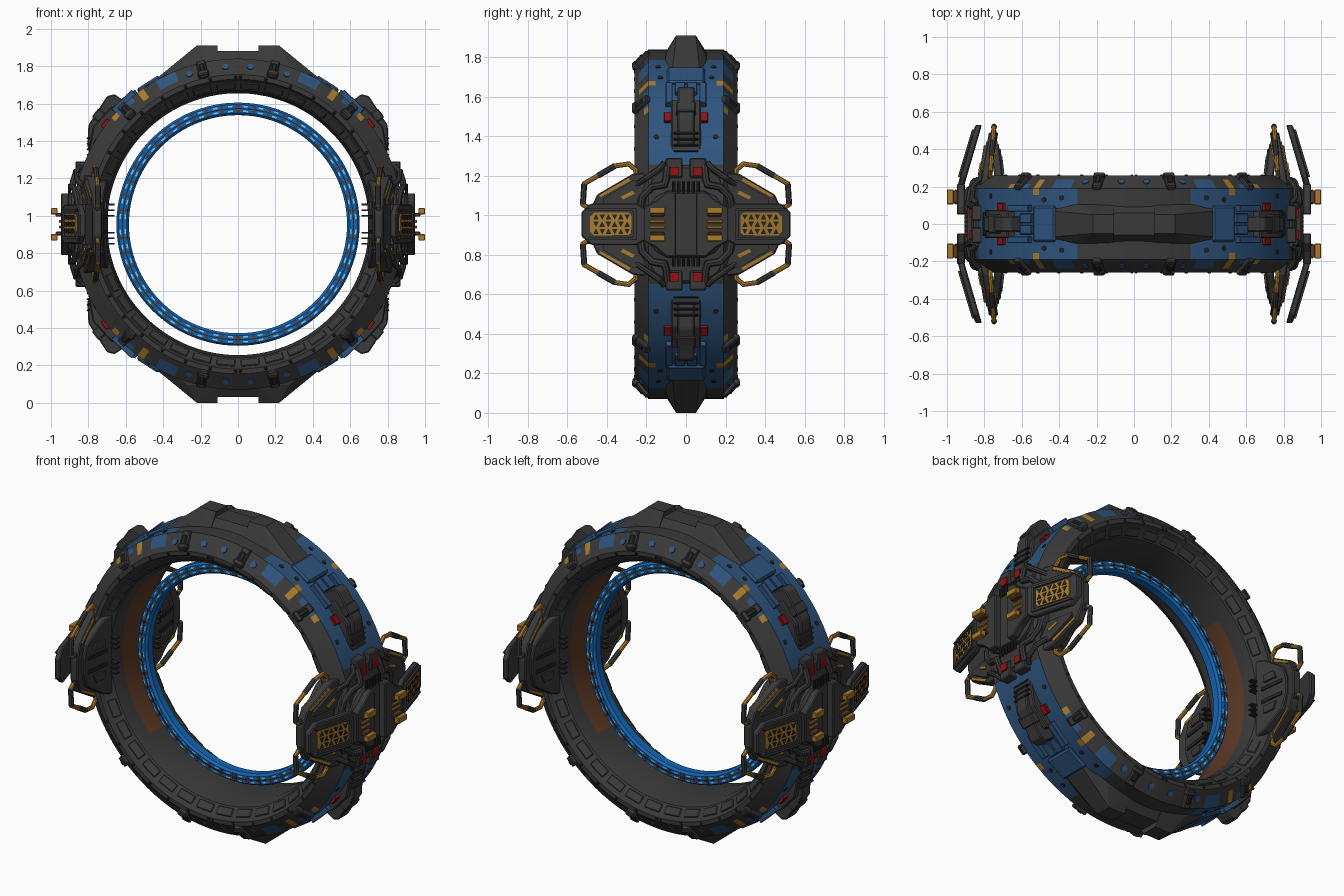
import bpy, bmesh, math
from math import sin, cos, radians, degrees, pi
from mathutils import Matrix, Vector

if "Cube" in bpy.data.objects:
    bpy.data.objects.remove(bpy.data.objects["Cube"])

C = 0.955  # height of the ring centre; all parts are built around it and mirrored
COLOURS = {
    "charcoal": (0.042, 0.042, 0.042), "black": (0.018, 0.018, 0.019),
    "steel_blue": (0.028, 0.09, 0.21), "neon_blue": (0.006, 0.13, 0.45),
    "light_cyan": (0.30, 0.75, 1.0), "gold": (0.40, 0.20, 0.025),
    "rust_brown": (0.11, 0.042, 0.018), "red": (0.28, 0.006, 0.008)}
NAMES = list(COLOURS)
MATS = []
for n, c in COLOURS.items():
    m = bpy.data.materials.new(n)
    m.diffuse_color = (*c, 1)
    m.use_nodes = True
    m.node_tree.nodes["Principled BSDF"].inputs["Base Color"].default_value = m.diffuse_color
    MATS.append(m)


def frame(a, r, y, tilt=0):
    """Frame on the ring: a degrees from the top, z axis radial, tilted towards +y."""
    a = radians(a)
    m = Matrix(((cos(a), 0, sin(a)), (0, 1, 0), (-sin(a), 0, cos(a)))).to_4x4()
    return Matrix.Translation((r * sin(a), y, r * cos(a))) @ m @ Matrix.Rotation(-radians(tilt), 4, 'X')


class Part:
    def __init__(self, name, mirror="xyz", bevel=0.0, smooth=False):
        self.name, self.mirror, self.bevel, self.smooth = name, mirror, bevel, smooth
        self.bm = bmesh.new()

    def faces(self, verts, faces, mat):
        vs = [self.bm.verts.new(v) for v in verts]
        for f in faces:
            self.bm.faces.new([vs[i] for i in f]).material_index = NAMES.index(mat)

    def prism(self, lo, hi, mat):
        n = len(lo)
        self.faces(list(lo) + list(hi), [range(n - 1, -1, -1), range(n, 2 * n)] +
                   [(i, (i + 1) % n, (i + 1) % n + n, i + n) for i in range(n)], mat)

    def box(self, mat, size, M):
        if not isinstance(M, Matrix):
            M = Matrix.Translation(M)
        x, y, z = (s / 2 for s in size)
        q = [(-x, -y), (x, -y), (x, y), (-x, y)]
        self.prism([M @ Vector((*p, -z)) for p in q], [M @ Vector((*p, z)) for p in q], mat)

    def disc(self, mat, r, h, M, n=12):
        q = [(r * cos(2 * pi * i / n), r * sin(2 * pi * i / n)) for i in range(n)]
        self.prism([M @ Vector((*p, -h / 2)) for p in q], [M @ Vector((*p, h / 2)) for p in q], mat)

    def slab(self, mat, pts, xf, t):
        """(y, z) outline on a surface x = xf(y), t thick."""
        self.prism([(xf(y) - t / 2, y, z) for y, z in pts], [(xf(y) + t / 2, y, z) for y, z in pts], mat)

    def tube(self, mat, path, r, n=8):
        P = [Vector(p) for p in path]
        verts, faces = [], []
        for i, p in enumerate(P):
            a = (p - P[i - 1]).normalized() if i else (P[1] - p).normalized()
            b = (P[i + 1] - p).normalized() if i < len(P) - 1 else a
            t = (a + b).normalized()
            u = t.cross(Vector((1, 0, 0))).normalized()
            w = u.cross(t)
            k = r / max(0.5, t.dot(a))
            verts += [p + u * k * cos(2 * pi * j / n) + w * r * sin(2 * pi * j / n) for j in range(n)]
            if i:
                faces += [((i - 1) * n + j, (i - 1) * n + (j + 1) % n, i * n + (j + 1) % n, i * n + j) for j in range(n)]
        faces += [range(n), range((len(P) - 1) * n, len(P) * n)]
        self.faces(verts, faces, mat)

    def hull(self, mat, pts):
        vs = [self.bm.verts.new((x, s * y, z)) for x, y, z in pts for s in (1, -1)]
        g = bmesh.ops.convex_hull(self.bm, input=vs)
        for f in self.bm.faces:
            f.material_index = NAMES.index(mat)
        bmesh.ops.delete(self.bm, geom=[v for v in g["geom_interior"] if isinstance(v, bmesh.types.BMVert)], context='VERTS')

    def lathe(self, prof, n, rule):
        k = len(prof)
        vs = [self.bm.verts.new((r * sin(2 * pi * i / n), y, r * cos(2 * pi * i / n))) for i in range(n) for r, y in prof]
        for i in range(n):
            a = degrees(2 * pi * (i + 0.5) / n) % 180
            a = min(a, 180 - a)
            for j in range(k):
                j2, i2 = (j + 1) % k, (i + 1) % n
                f = self.bm.faces.new((vs[i * k + j], vs[i * k + j2], vs[i2 * k + j2], vs[i2 * k + j]))
                f.material_index = NAMES.index(rule(a, (prof[j][0] + prof[j2][0]) / 2, abs(prof[j][1] + prof[j2][1]) / 2))

    def done(self):
        bmesh.ops.recalc_face_normals(self.bm, faces=self.bm.faces)
        me = bpy.data.meshes.new(self.name)
        for f in self.bm.faces:
            f.smooth = self.smooth
        self.bm.to_mesh(me)
        self.bm.free()
        if self.smooth:
            me.set_sharp_from_angle(angle=radians(25))
        for m in MATS:
            me.materials.append(m)
        ob = bpy.data.objects.new(self.name, me)
        ob.location = (0, 0, C)
        bpy.context.collection.objects.link(ob)
        if self.bevel:
            b = ob.modifiers.new("bevel", 'BEVEL')
            b.width, b.segments, b.limit_method = self.bevel, 1, 'ANGLE'
        if self.mirror:
            ob.modifiers.new("mirror", 'MIRROR').use_axis = [c in self.mirror for c in "xyz"]


def sym(pts):
    return pts + [(y, -z) for y, z in reversed(pts) if z]


# main ring, painted by angle and width
def paint(a, r, y):
    if r < 0.705 and y < 0.1:
        return "rust_brown" if a > 48 else "charcoal"
    if r > 0.84 and 0.16 < y < 0.21 and 35 < a < 38 or r > 0.82 and 0.19 < y < 0.23 and 34 < a < 37 \
            or r > 0.86 and 0.19 < y < 0.21 and 47.5 < a < 50:
        return "gold"
    if r > 0.88 and y < 0.2 and 21 < a < 70:
        return "steel_blue"
    if r > 0.82 and y < 0.23 and 22 < a < 30 or r > 0.86 and 40 < a < 47:
        return "steel_blue"
    return "charcoal"

half = [(0.885, 0.09), (0.885, 0.155), (0.885, 0.19), (0.857, 0.213), (0.828, 0.237), (0.80, 0.26),
        (0.775, 0.26), (0.765, 0.235), (0.715, 0.19), (0.70, 0.10)]
p = Part("main_ring", "", smooth=True)
p.lathe(half + [(r, -y) for r, y in reversed(half)], 144, paint)
p.done()

# glowing inner ring with light dashes and clamps
p = Part("glow_ring", "", smooth=True)
h = [(0.65, 0.022), (0.64, 0.035), (0.595, 0.035), (0.583, 0.022)]
p.lathe(h + [(r, -y) for r, y in reversed(h)], 96, lambda a, r, y: "neon_blue")
p.done()
p = Part("glow_ring_lights")
for i in range(12):
    a = 3.75 + 7.5 * i
    for r in (0.604, 0.630):
        p.box("light_cyan", (0.026, 0.006, 0.008), frame(a, r, 0.034))
        p.box("rust_brown", (0.016, 0.008, 0.013), frame(a - 3.2, r, 0.034))
    p.box("black", (0.079, 0.006, 0.006), frame(a, 0.617, 0.034))
p.done()

# raised panels on the inner lip, clips and painted dots on the rim
p = Part("inner_lip_panels", bevel=0.004)
for i in range(7):
    p.box("charcoal", (0.10, 0.05, 0.014), frame(5 + 10 * i, 0.742, 0.214, 132))
    p.box("black", (0.016, 0.012, 0.02), frame(10 * i + 0.9, 0.785, 0.258))
p.done()
p = Part("rim_clips", bevel=0.006)
for a in (13, 44.5):
    M = frame(a, 0.845, 0.225, 50)
    p.box("charcoal", (0.05, 0.115, 0.035), M)
    p.box("black", (0.03, 0.06, 0.05), M)
    p.box("charcoal", (0.06, 0.03, 0.045), M @ Matrix.Translation((0, 0.035, 0.005)))
p.done()
p = Part("rim_dots")
for a in (4.5, 18):
    p.disc("steel_blue", 0.018, 0.008, frame(a, 0.843, 0.226, 50.5))
for a, y in ((26, 0.14), (33, 0.13), (60, 0.15)):
    p.disc("black", 0.014, 0.008, frame(a, 0.884, y))
p.done()

# keel wedges at top and bottom with a notch, and blue ramps
p = Part("keel_wedge", "xz")
p.hull("charcoal", [(0.11, 0.11, 0.84), (0.36, 0.11, 0.79), (0.47, 0.08, 0.73), (0.11, 0.05, 0.955), (0.22, 0.05, 0.955),
                    (0.44, 0.07, 0.775), (0.11, 0.11, 0.86), (0.27, 0.1, 0.86)])
p.done()
p = Part("keel_notch", "z")
p.hull("charcoal", [(s * 0.115, y, z) for s in (1, -1) for y, z in ((0.11, 0.84), (0.11, 0.86), (0.06, 0.925))])
p.done()
p = Part("blue_ramp", "xz", bevel=0.01)
p.box("steel_blue", (0.14, 0.19, 0.03), frame(32.5, 0.886, 0))
p.done()

# stepped armour spine on each ring shoulder
p = Part("shoulder_spine", "xz", bevel=0.006)
def spine(mat, pts, w):
    p.prism([(x, -w, z) for x, z in pts], [(x, w, z) for x, z in pts], mat)
spine("charcoal", [(0.58, 0.64), (0.66, 0.695), (0.70, 0.685), (0.80, 0.53), (0.805, 0.41), (0.77, 0.37)], 0.042)
spine("charcoal", [(0.62, 0.60), (0.675, 0.63), (0.775, 0.52), (0.805, 0.35), (0.77, 0.32)], 0.075)
for i in range(4):
    p.box("black", (0.02, 0.13, 0.012), (0.80, 0, 0.46 - 0.03 * i))
p.box("charcoal", (0.06, 0.10, 0.05), frame(52, 0.945, 0))
p.done()
p = Part("shoulder_details", bevel=0.003)
p.box("steel_blue", (0.15, 0.035, 0.04), frame(43, 0.893, 0.085))
p.box("steel_blue", (0.08, 0.05, 0.025), frame(40, 0.893, 0.03))
p.box("red", (0.055, 0.04, 0.03), frame(52.8, 0.887, 0.092))
p.done()

# side pod core
p = Part("side_pod_core", "x", bevel=0.015)
def block(pts, x0, x1):
    full = sym(pts)
    full += [(-y, z) for y, z in reversed(full)]
    p.prism([(x0, y, z) for y, z in full], [(x1, y, z) for y, z in full], "charcoal")
block([(0.10, 0.30), (0.17, 0.25), (0.25, 0.12)], 0.72, 0.86)
block([(0.09, 0.17), (0.15, 0.14), (0.20, 0.08)], 0.84, 0.905)
p.done()

# swept wing plates behind the pod, with ribs on the inner side
def wing(y):
    return 0.80 - 0.17 * (y - 0.2)
def inner(y):
    return 0.725 + 0.12 * (y - 0.26)
p = Part("wing_plate", "xy", bevel=0.006)
p.slab("charcoal", sym([(0.12, 0.27), (0.27, 0.255), (0.45, 0.15), (0.49, 0.06)]), wing, 0.05)
p.slab("charcoal", sym([(0.2, 0.24), (0.27, 0.22), (0.40, 0.13), (0.43, 0.05)]), inner, 0.045)
p.done()
p = Part("wing_details")
p.slab("charcoal", [(0.2, 0.22), (0.27, 0.22), (0.42, 0.13), (0.42, 0.105), (0.2, 0.105)], lambda y: wing(y) + 0.03, 0.02)
p.slab("gold", [(0.27, 0.17), (0.33, 0.14), (0.32, 0.125), (0.26, 0.155)], lambda y: wing(y) + 0.042, 0.008)
for k in (0.027, -0.027):
    p.slab("gold", [(0.29, 0.235), (0.44, 0.148), (0.435, 0.135), (0.28, 0.22)], lambda y: wing(y) + k, 0.008)
for z in (0.045, 0.075, 0.105):
    p.box("black", (0.05, 0.03, 0.009), (0.685, 0.20, z))
p.slab("black", [(0.25, 0.03), (0.40, 0.03), (0.40, 0.05), (0.25, 0.05)], lambda y: inner(y) - 0.023, 0.012)
p.slab("charcoal", [(0.27, 0.075), (0.36, 0.075), (0.34, 0.12), (0.27, 0.12)], lambda y: inner(y) - 0.023, 0.02)
p.done()

# bent guard rails around the wings, bare at the corners
p = Part("guard_rails", smooth=True)
rail = [(0.25, 0.20), (0.255, 0.275), (0.29, 0.305), (0.36, 0.295), (0.515, 0.205), (0.522, 0.10), (0.50, 0.085), (0.38, 0.085)]
path = [(0.77 - 0.08 * (y - 0.25), y, z) for y, z in rail]
p.tube("gold", path, 0.0125)
p.tube("charcoal", [Vector(path[3]).lerp(Vector(path[4]), t) for t in (0, 0.55)], 0.015)
p.tube("charcoal", path[4:6], 0.015)
p.tube("charcoal", path[6:8], 0.015)
p.done()

# outer outrigger arms with gold lattice
def arm(y):
    return 0.925 if y < 0.215 else 0.925 - 0.3 * (y - 0.215)
p = Part("outrigger_arm", "xy", bevel=0.006)
p.slab("charcoal", sym([(0.05, 0.165), (0.10, 0.165), (0.15, 0.12), (0.215, 0.085)]), arm, 0.045)
p.slab("charcoal", sym([(0.205, 0.08), (0.25, 0.105), (0.48, 0.105), (0.53, 0.06)]), arm, 0.035)
p.done()
p = Part("gold_lattice", "xy")
p.slab("gold", sym([(0.275, 0.045), (0.29, 0.058), (0.465, 0.058), (0.485, 0.04)]), lambda y: arm(y) + 0.018, 0.012)
for i in range(6):
    for j in range(3):
        y, z, s = 0.298 + 0.0315 * i, (j - 1) * 0.037, 1 if (i + j) % 2 else -1
        p.slab("black", [(y - 0.014, z - 0.013 * s), (y + 0.014, z - 0.013 * s), (y, z + 0.015 * s)], lambda y: arm(y) + 0.024, 0.006)
p.done()
p = Part("lattice_frame")
p.slab("charcoal", [(0.25, 0.066), (0.49, 0.066), (0.505, 0.08), (0.25, 0.08)], lambda y: arm(y) + 0.02, 0.016)
p.slab("charcoal", [(0.25, 0), (0.265, 0), (0.265, 0.07), (0.25, 0.07)], lambda y: arm(y) + 0.02, 0.016)
p.done()

# gold grips on the outermost face
p = Part("gold_grips", bevel=0.004)
p.box("gold", (0.035, 0.08, 0.035), (0.9825, 0.145, 0.07))
p.box("rust_brown", (0.04, 0.07, 0.02), (0.955, 0.145, 0.05))
p.box("gold", (0.012, 0.08, 0.016), (0.952, 0.145, 0.015))
p.done()

# hoses, pins and red lamps above and below the pod
p = Part("pod_hoses", smooth=True)
p.tube("charcoal", [(0.86, 0.095, 0.29), (0.88, 0.10, 0.23), (0.885, 0.11, 0.20), (0.875, 0.17, 0.19), (0.86, 0.22, 0.14), (0.85, 0.23, 0.08)], 0.018)
p.tube("charcoal", [(0.84, 0.11, 0.31), (0.865, 0.135, 0.28), (0.86, 0.20, 0.235), (0.82, 0.25, 0.20)], 0.014)
for y in (0.012, 0.037, 0.062):
    p.tube("black", [(0.90, y, 0.16), (0.90, y, 0.215)], 0.008)
p.done()
p = Part("lamp_housings", bevel=0.006)
p.box("charcoal", (0.10, 0.085, 0.10), (0.82, 0.06, 0.285))
p.done()
p = Part("red_lamps")
p.box("red", (0.02, 0.045, 0.045), (0.872, 0.058, 0.268))
p.done()
